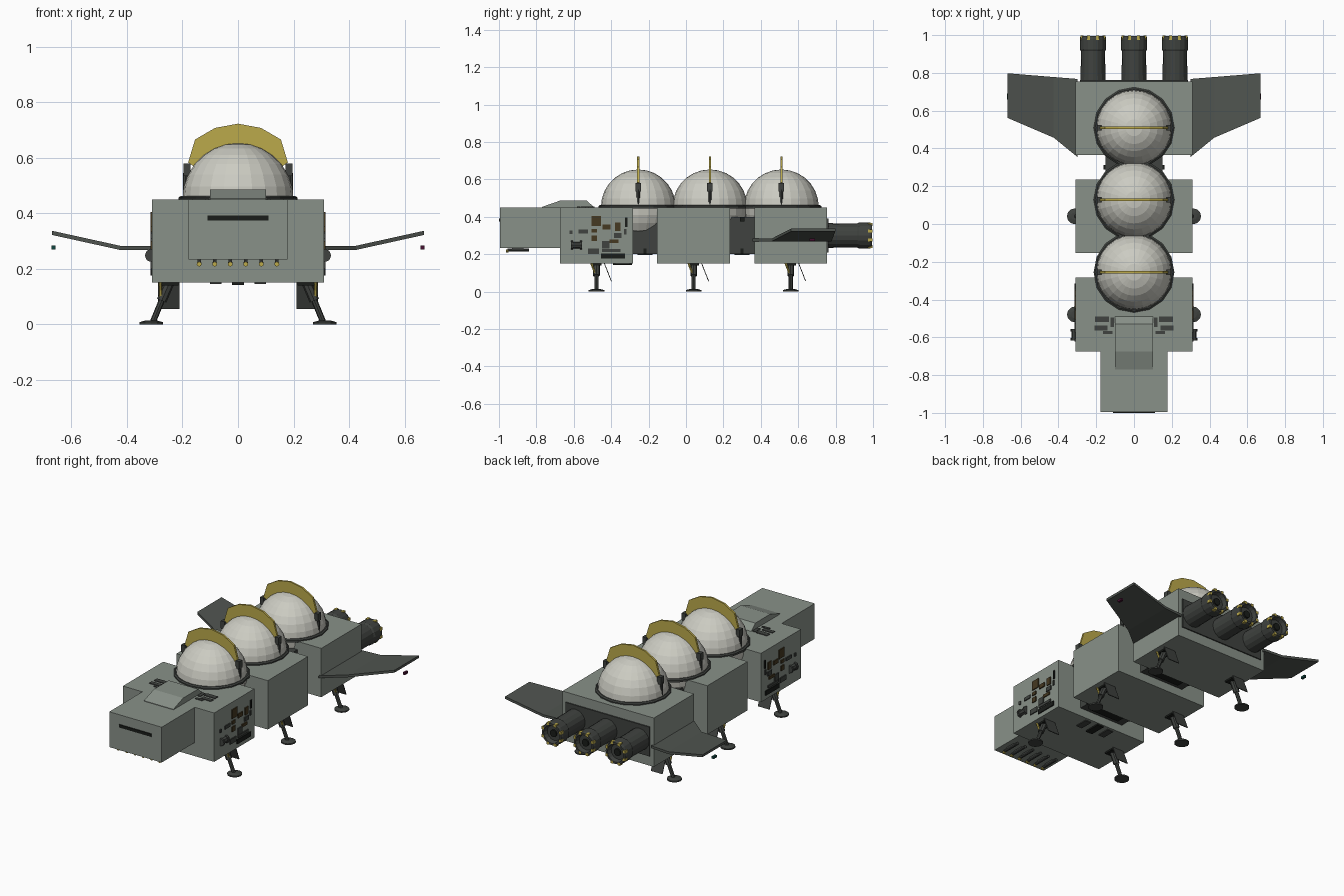
import bpy, bmesh
from math import sin, cos, pi, radians
from mathutils import Vector

if "Cube" in bpy.data.objects:
    bpy.data.objects.remove(bpy.data.objects["Cube"])


def material(name, rgb):
    m = bpy.data.materials.new(name)
    m.diffuse_color = (*rgb, 1)
    m.use_nodes = True
    m.node_tree.nodes["Principled BSDF"].inputs["Base Color"].default_value = m.diffuse_color
    return m


HULL = material("hull_green", (0.25, 0.285, 0.25))
DARK = material("dark_metal", (0.05, 0.055, 0.05))
WING = material("wing_grey", (0.08, 0.09, 0.08))
BLACK = material("black", (0.01, 0.012, 0.01))
GOLD = material("gold", (0.5, 0.4, 0.07))
BROWN = material("bronze", (0.06, 0.04, 0.015))
PALE = material("pale_dome", (0.6, 0.6, 0.54))
RED = material("red_light", (0.06, 0.005, 0.03))
GREEN = material("green_light", (0.005, 0.06, 0.05))


def finish(name, bm, mat, mirror=False):
    bmesh.ops.remove_doubles(bm, verts=bm.verts, dist=1e-5)
    bmesh.ops.recalc_face_normals(bm, faces=bm.faces)
    me = bpy.data.meshes.new(name)
    bm.to_mesh(me)
    bm.free()
    me.materials.append(mat)
    ob = bpy.data.objects.new(name, me)
    bpy.context.collection.objects.link(ob)
    if mirror:
        ob.modifiers.new("Mirror", 'MIRROR').use_mirror_merge = False
    return ob


def box(name, x, y, z, mat, mirror=False):
    bm = bmesh.new()
    for v in bmesh.ops.create_cube(bm, size=1)["verts"]:
        v.co = [(a + b) / 2 + c * (b - a) for (a, b), c in zip((x, y, z), v.co)]
    return finish(name, bm, mat, mirror)


def lathe(name, profile, origin, axis, segs, mat, mirror=False):
    """Spin (radius, distance) points around an axis."""
    bm = bmesh.new()
    rot = Vector(axis).to_track_quat('Z', 'Y')
    rings = [[bm.verts.new(Vector(origin) + rot @ Vector((r * cos(2 * pi * i / segs), r * sin(2 * pi * i / segs), t)))
              for i in range(segs)] for r, t in profile]
    for a, b in zip(rings, rings[1:]):
        for i in range(segs):
            j = (i + 1) % segs
            bm.faces.new((a[i], a[j], b[j], b[i]))
    return finish(name, bm, mat, mirror)


def rod(name, p, q, r, mat, mirror=False, segs=8):
    d = Vector(q) - Vector(p)
    return lathe(name, [(0, 0), (r, 0), (r, d.length), (0, d.length)], p, d, segs, mat, mirror)


def plate(name, lower, upper, mat, mirror=False):
    """Solid between two matching outlines."""
    bm = bmesh.new()
    a = [bm.verts.new(p) for p in lower]
    b = [bm.verts.new(p) for p in upper]
    n = len(a)
    bm.faces.new(a)
    bm.faces.new(b)
    for i in range(n):
        bm.faces.new((a[i], a[(i + 1) % n], b[(i + 1) % n], b[i]))
    return finish(name, bm, mat, mirror)


# Hull modules, connecting necks and nose
centres = {"front": -0.479, "middle": 0.041, "rear": 0.56}
for tag, y in centres.items():
    box(tag + "_module", (-.31, .31), (y - .195, y + .195), (.15, .45), HULL)
for tag, y in (("front", -0.22), ("rear", 0.30)):
    box(tag + "_neck", (-.15, .15), (y - .08, y + .08), (.2, .4), DARK)
    box(tag + "_neck_clamp", (.14, .162), (y - .012, y + .012), (.375, .4), BLACK, True)
    box(tag + "_neck_latch", (.14, .155), (y - .008, y + .008), (.2, .23), BLACK, True)
    box(tag + "_neck_hatch", (-.1, .1), (y - .04, y + .04), (.195, .2), BLACK)
box("nose", (-.178, .178), (-.995, -.66), (.233, .45), HULL)
box("nose_window", (-.11, .11), (-1.0, -.985), (.374, .392), BLACK)

# Cockpit hump with sloped ends
side = [(-.77, .445), (-.77, .453), (-.675, .486), (-.53, .486), (-.485, .445)]
plate("cockpit_hump", [(-.1, y, z) for y, z in side], [(.1, y, z) for y, z in side], HULL)

# Rods under the nose
for i in range(6):
    x = -.14 + i * .056
    rod(f"nose_rod_{i}", (x, -.955, .222), (x, -.84, .222), .008, DARK)
    rod(f"nose_rod_tip_{i}", (x, -.962, .217), (x, -.95, .217), .009, GOLD)
    box(f"nose_rod_mount_{i}", (x - .006, x + .006), (-.93, -.87), (.22, .236), DARK)

# Domes with collar, gold arch and arch brackets
for i, y in enumerate((-0.255, 0.128, 0.51)):
    c = Vector((0, y, .453))
    bm = bmesh.new()
    bmesh.ops.create_uvsphere(bm, u_segments=24, v_segments=14, radius=.2)
    bmesh.ops.translate(bm, verts=bm.verts, vec=c)
    finish(f"dome_{i}", bm, PALE)
    lathe(f"dome_collar_{i}", [(.19, -.008), (.214, -.008), (.214, .004), (.206, .01), (.19, .01), (.19, -.008)],
          c, (0, 0, 1), 16, DARK)
    angles = [radians(36 + 18 * k) for k in range(7)]
    outer = [(.222, angles[0])] + [(.258 + .012 * sin(a) ** 4, a) for a in angles[1:-1]] + [(.222, angles[-1])]
    inner = [(.19, a) for a in reversed(angles)]
    pts = [c + Vector((r * cos(a), 0, r * sin(a))) for r, a in outer + inner]
    off = Vector((0, .006, 0))
    plate(f"dome_arch_{i}", [p - off for p in pts], [p + off for p in pts], GOLD)
    box(f"arch_bracket_{i}", (.172, .197), (y - .015, y + .015), (.535, .58), DARK, True)
    rod(f"arch_post_{i}", (.19, y, .455), (.19, y, .545), .009, DARK, True)

# Engines with hollow nozzle, core and gold tabs
box("engine_bulkhead", (-.285, .285), (.75, .762), (.21, .39), DARK)
for i, x in enumerate((-.217, 0, .217)):
    lathe(f"engine_{i}", [(0, 0), (.066, 0), (.064, .17), (.07, .18), (.07, .235), (.066, .25), (.054, .25),
                          (.046, .225), (0, .225)], (x, .745, .3), (0, 1, 0), 16, DARK)
    rod(f"engine_core_{i}", (x, .96, .3), (x, .98, .3), .022, BLACK, segs=12)
    for k in range(8):
        a = 2 * pi * (k + .5) / 8
        u = Vector((cos(a), 0, sin(a)))
        p = Vector((x, .982, .3)) + u * .064
        box(f"engine_tab_{i}_{k}", (p.x - .008, p.x + .008), (.973, .997), (p.z - .008, p.z + .008), GOLD)

# Bent wings: flat root and raised tip
t = Vector((0, 0, .015))
root = [Vector(p) for p in ((.3, .355, .268), (.425, .457, .268), (.425, .778, .268), (.3, .768, .268))]
tip = [root[1], Vector((.67, .562, .322)), Vector((.67, .798, .322)), root[2]]
for tag, pts in (("root", root), ("tip", tip)):
    plate("wing_" + tag, pts, [p + t for p in pts], WING, True)
box("wing_light_right", (.658, .672), (.66, .69), (.27, .284), RED)
box("wing_light_left", (-.672, -.658), (.66, .69), (.27, .284), GREEN)

# Landing legs, one pair per module
for tag, y in centres.items():
    lathe(tag + "_foot", [(0, 0), (.042, 0), (.042, .008), (.02, .014), (0, .014)], (.313, y, 0), (0, 0, 1), 12, DARK, True)
    rod(tag + "_leg_upper", (.243, y, .16), (.275, y, .085), .018, DARK, True)
    rod(tag + "_leg_lower", (.265, y, .11), (.306, y, .01), .011, DARK, True)
    rod(tag + "_leg_brace", (.28, y - .028, .152), (.278, y, .08), .006, GOLD, True, 6)
    box(tag + "_leg_socket", (.215, .275), (y - .028, y + .028), (.14, .152), BLACK, True)
    d = Vector((0, .004, .001))
    flap = [Vector(p) for p in ((.21, y + .04, .152), (.288, y + .04, .152), (.288, y + .078, .055), (.21, y + .078, .055))]
    plate(tag + "_gear_door", flap, [p + d for p in flap], DARK, True)

# Side fittings on the front module: y, z, width, height, material
fittings = [(-.48, .378, .052, .055, BROWN), (-.55, .322, .05, .02, DARK), (-.425, .345, .045, .025, BROWN),
            (-.365, .347, .03, .045, BROWN), (-.32, .37, .012, .05, BLACK), (-.365, .30, .04, .025, DARK),
            (-.43, .25, .04, .04, DARK), (-.385, .27, .05, .018, BROWN), (-.49, .285, .03, .03, BROWN),
            (-.495, .215, .06, .03, DARK), (-.615, .318, .015, .02, DARK), (-.39, .19, .13, .028, BLACK),
            (-.325, .32, .012, .03, DARK), (-.49, .325, .03, .02, BROWN), (-.40, .22, .1, .016, DARK)]
for i, (y, z, w, h, m) in enumerate(fittings):
    box(f"side_fitting_{i}", (.3, .316), (y - w / 2, y + w / 2), (z - h / 2, z + h / 2), m, True)
rod("side_tank", (.312, -.615, .248), (.312, -.557, .248), .018, DARK, True)
for k, y in enumerate((-.61, -.562)):
    rod(f"side_tank_band_{k}", (.312, y - .006, .248), (.312, y + .006, .248), .024, DARK, True)

# Roof and belly fittings
for i, (x, y, w, l) in enumerate([(.17, -.505, .075, .03), (.175, -.55, .07, .026), (.115, -.52, .02, .05), (.14, -.575, .05, .016)]):
    box(f"roof_fitting_{i}", (x - w / 2, x + w / 2), (y - l / 2, y + l / 2), (.445, .454), DARK, True)
box("belly_box", (-.022, .022), (-.39, -.29), (.142, .152), BLACK)
box("belly_vent", (.06, .1), (-.38, -.3), (.145, .152), DARK, True)
